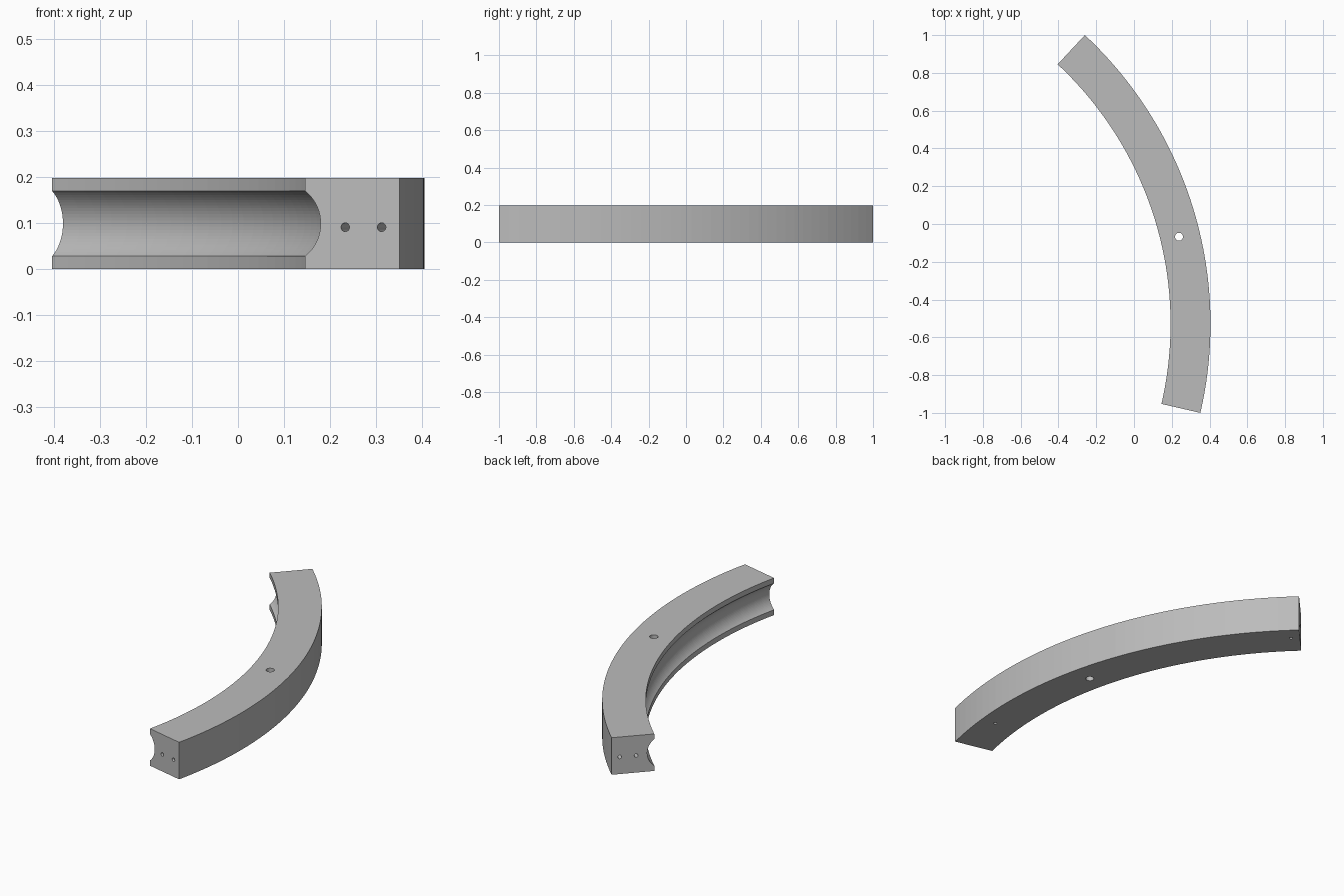
import bpy, bmesh
from math import sin, cos, radians, asin
from mathutils import Vector

if "Cube" in bpy.data.objects:
    bpy.data.objects.remove(bpy.data.objects["Cube"], do_unlink=True)

CENTRE = Vector((-1.6864, -0.5295, 0))
R_IN, R_OUT, HEIGHT = 1.88, 2.0914, 0.198
START, END, STEPS = -13, 47, 40
GROOVE_R, GROOVE_HALF, GROOVE_SEGS = 0.0895, 0.071, 24

grey = bpy.data.materials.new("plain grey")
grey.use_nodes = True
grey.diffuse_color = (0.5, 0.5, 0.5, 1)
grey.node_tree.nodes["Principled BSDF"].inputs["Base Color"].default_value = (0.5, 0.5, 0.5, 1)


def polar(r, degrees, z):
    a = radians(degrees)
    return CENTRE + Vector((r * cos(a), r * sin(a), z))


def make_object(name, bm):
    mesh = bpy.data.meshes.new(name)
    bmesh.ops.recalc_face_normals(bm, faces=bm.faces)
    bm.to_mesh(mesh)
    bm.free()
    mesh.materials.append(grey)
    obj = bpy.data.objects.new(name, mesh)
    bpy.context.collection.objects.link(obj)
    return obj


# Cross-section: a block with a round channel along its inner side
half_angle = asin(GROOVE_HALF / GROOVE_R)
channel_r = R_IN - GROOVE_R * cos(half_angle)
profile = [(R_IN, 0), (R_OUT, 0), (R_OUT, HEIGHT), (R_IN, HEIGHT)]
for i in range(GROOVE_SEGS + 1):
    t = half_angle * (1 - 2 * i / GROOVE_SEGS)
    profile.append((channel_r + GROOVE_R * cos(t), HEIGHT / 2 + GROOVE_R * sin(t)))

# Sweep the section around the arc
bm = bmesh.new()
rings = [[bm.verts.new(polar(r, START + (END - START) * s / STEPS, z)) for r, z in profile]
         for s in range(STEPS + 1)]
n = len(profile)
for a, b in zip(rings, rings[1:]):
    for i in range(n):
        j = (i + 1) % n
        bm.faces.new((a[i], a[j], b[j], b[i]))
bm.faces.new(rings[0])
bm.faces.new(rings[-1])
rail = make_object("curved_rail", bm)


def drill(name, position, axis, radius, length):
    """Cut a round hole centred on position along axis."""
    bm = bmesh.new()
    bmesh.ops.create_cone(bm, cap_ends=True, segments=24, radius1=radius,
                          radius2=radius, depth=length)
    cutter = make_object(name, bm)
    cutter.location = position
    cutter.rotation_euler = axis.to_track_quat("Z", "Y").to_euler()
    cutter.hide_render = True
    bpy.context.view_layer.update()
    mod = rail.modifiers.new(name, "BOOLEAN")
    mod.operation = "DIFFERENCE"
    mod.solver = "EXACT"
    mod.object = cutter
    bpy.context.view_layer.objects.active = rail
    bpy.ops.object.modifier_apply(modifier=name)
    bpy.data.objects.remove(cutter, do_unlink=True)


UP = Vector((0, 0, 1))
# Vertical through hole
drill("through_hole", polar(1.979, 13.5, HEIGHT / 2), UP, 0.021, HEIGHT * 2)

# Pairs of dowel holes in both ends
for end in (START, END):
    tangent = Vector((-sin(radians(end)), cos(radians(end)), 0))
    for r in (1.97, 2.051):
        drill("dowel_hole", polar(r, end, 0.091), tangent, 0.0095, 0.2)

# Small blind holes in the underside
for angle in (-5.6, 45.7):
    drill("underside_hole", polar(2.011, angle, 0), UP, 0.008, 0.08)
